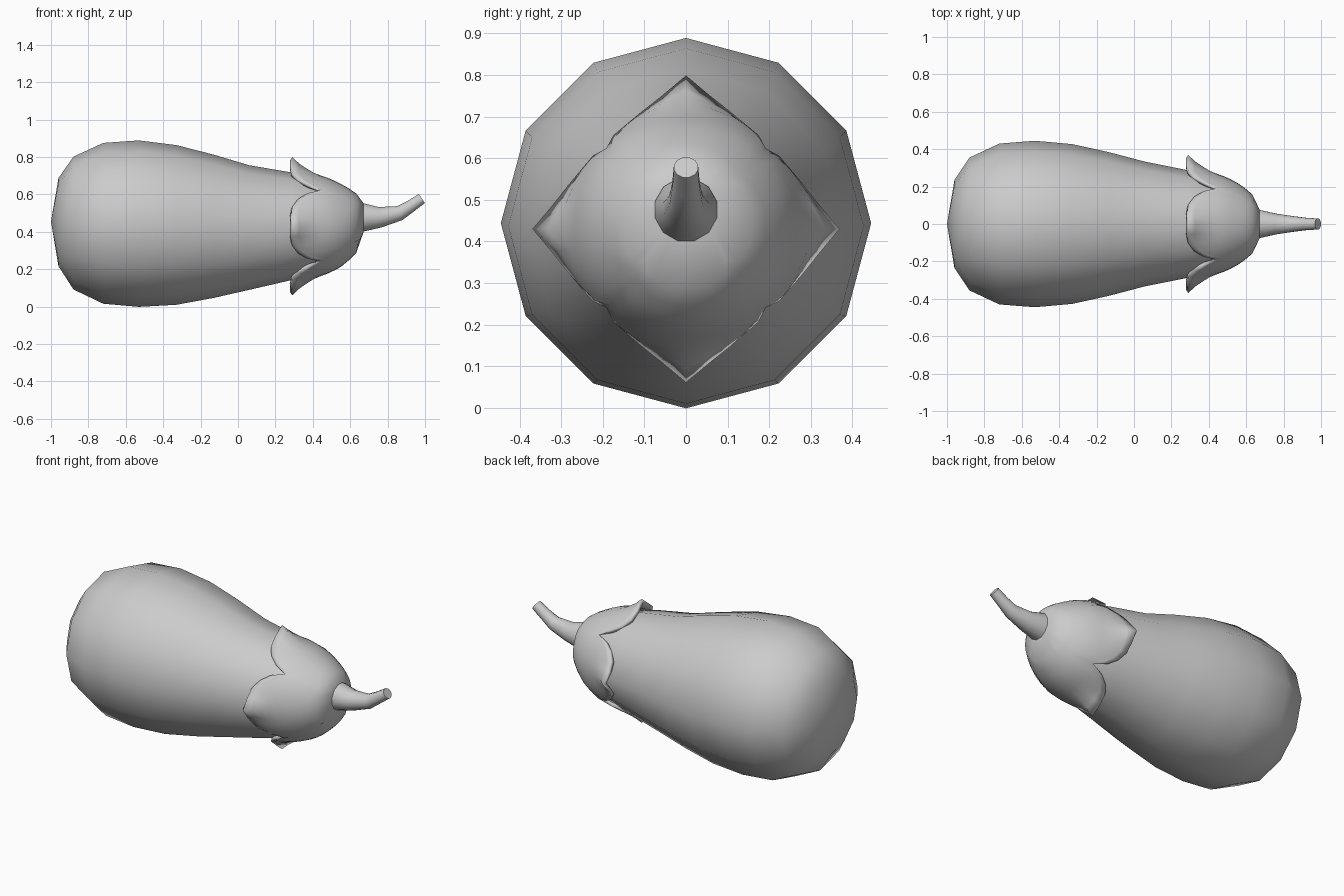
import bpy, bmesh
from math import sin, cos, radians, pi
from mathutils import Vector

cube = bpy.data.objects.get("Cube")
if cube:
    bpy.data.objects.remove(cube)

grey = bpy.data.materials.new("plain grey")
grey.use_nodes = True
grey.diffuse_color = (0.6, 0.6, 0.6, 1)
grey.node_tree.nodes["Principled BSDF"].inputs["Base Color"].default_value = (0.6, 0.6, 0.6, 1)


def interp(points, x):
    """Piecewise linear lookup in a list of (x, value)."""
    for (x0, v0), (x1, v1) in zip(points, points[1:]):
        if x <= x1:
            return v0 + (v1 - v0) * max(0, (x - x0) / (x1 - x0))
    return points[-1][1]


def loft(name, rings, cap_start=False, cap_end=False, sharp=35):
    """Skin closed rings of points; a cap may be a centre point or True for a flat face."""
    bm = bmesh.new()
    loops = [[bm.verts.new(p) for p in ring] for ring in rings]
    n = len(loops[0])
    for a, b in zip(loops, loops[1:]):
        for i in range(n):
            bm.faces.new((a[i], a[(i + 1) % n], b[(i + 1) % n], b[i]))
    for cap, ring in ((cap_start, loops[0]), (cap_end, loops[-1])):
        if cap is True:
            bm.faces.new(ring)
        elif cap:
            tip = bm.verts.new(cap)
            for i in range(n):
                bm.faces.new((ring[i], ring[(i + 1) % n], tip))
    bmesh.ops.recalc_face_normals(bm, faces=bm.faces)
    mesh = bpy.data.meshes.new(name)
    bm.to_mesh(mesh)
    bm.free()
    mesh.materials.append(grey)
    obj = bpy.data.objects.new(name, mesh)
    bpy.context.collection.objects.link(obj)
    bpy.ops.object.select_all(action='DESELECT')
    obj.select_set(True)
    bpy.context.view_layer.objects.active = obj
    bpy.ops.object.shade_smooth_by_angle(angle=radians(sharp))
    return obj


# Height of the centre line along the length
centre = [(-1, .455), (-.88, .447), (-.53, .444), (-.33, .437), (.06, .423),
          (.29, .43), (.55, .434), (.64, .447), (.67, .475)]

# Fruit body: twelve-sided lathe along x
body = [(-.96, .235), (-.88, .355), (-.72, .43), (-.53, .445), (-.33, .427),
        (-.13, .383), (.06, .333), (.29, .287), (.42, .252), (.55, .19)]
rings = [[(x, r * sin(k * pi / 6), interp(centre, x) + r * cos(k * pi / 6))
          for k in range(12)] for x, r in body]
loft("fruit_body", rings, (-1, 0, .455), (.62, 0, .44), sharp=50)

# Leafy cap: four pointed lobes with curled tips
cap_radius = [(.28, .285), (.37, .285), (.45, .267), (.5, .248), (.55, .222),
              (.6, .187), (.64, .152), (.67, .08)]
rim_x = [(0, .29), (10, .285), (20, .29), (30, .32), (38, .37), (45, .445)]
rim_r = [(0, .37), (10, .327), (20, .303), (30, .289), (38, .284), (45, .272)]
angles = [lobe * 90 + a for lobe in range(4) for a in (-38, -30, -20, -10, 0, 10, 20, 30, 38, 45)]
rows = 10
rings = []
for row in range(rows + 1):
    ring = []
    for a in angles:
        off = abs((a + 45) % 90 - 45)
        edge = interp(rim_x, off)
        x = .67 + (edge - .67) * row / rows
        flare = interp(rim_r, off) - interp(cap_radius, edge)
        curl = max(0, (.45 - x) / (.45 - edge + .001)) ** 2
        r = interp(cap_radius, x) + flare * curl
        t = radians(a)
        ring.append((x, r * sin(t), interp(centre, x) + r * cos(t)))
    rings.append(ring)
leaf_cap = loft("leaf_cap", rings, True, sharp=50)
solid = leaf_cap.modifiers.new("leaf_thickness", 'SOLIDIFY')
solid.thickness = .02
solid.offset = -1

# Curved stem, tapering to a cut end
path = [(.64, .473, .08), (.68, .478, .076), (.76, .478, .057), (.865, .5, .041),
        (.92, .535, .034), (.983, .578, .03)]
rings = []
for i, (x, z, r) in enumerate(path):
    a, b = path[max(i - 1, 0)], path[min(i + 1, len(path) - 1)]
    along = Vector((b[0] - a[0], 0, b[1] - a[1])).normalized()
    up = Vector((-along.z, 0, along.x))
    side = Vector((0, 1, 0))
    rings.append([Vector((x, 0, z)) + r * (up * cos(k * pi / 6 + pi / 12) + side * sin(k * pi / 6 + pi / 12))
                  for k in range(12)])
loft("stem", rings, True, True)
